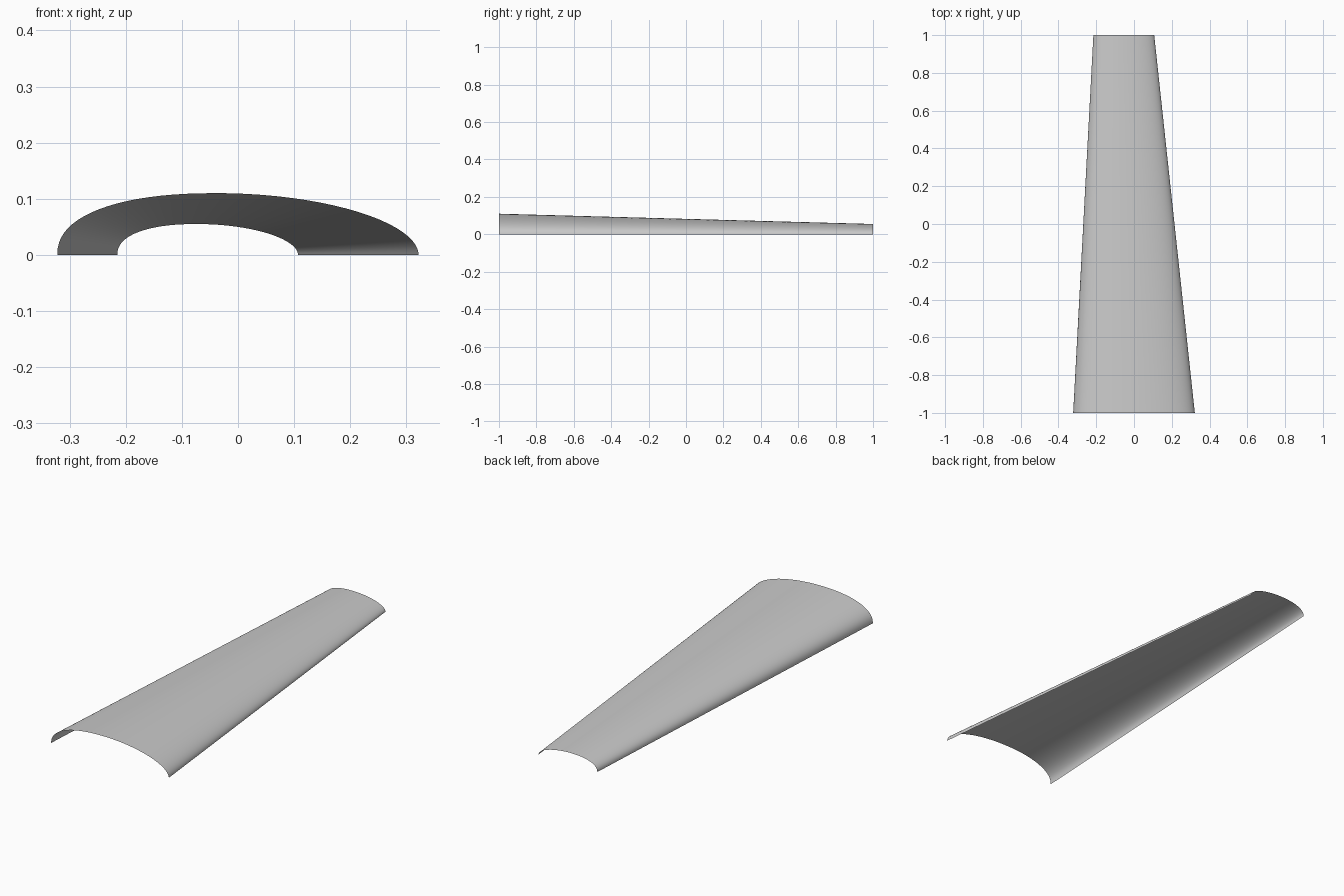
import bpy
import math

cube = bpy.data.objects.get("Cube")
if cube:
    bpy.data.objects.remove(cube, do_unlink=True)

# Plain grey
grey = bpy.data.materials.new("plain_grey")
grey.use_nodes = True
colour = (0.6, 0.6, 0.6, 1)
grey.diffuse_color = colour
grey.node_tree.nodes["Principled BSDF"].inputs["Base Color"].default_value = colour

ARC_STEPS = 40
LENGTH_STEPS = 24
PEAK_X = -0.035
HALF_WIDTH = 0.322
HEIGHT = 0.11


def arch_point(t):
    """Lopsided arch: blunt on the right edge, longer slope on the left edge."""
    a = math.pi * (1 - t)
    c, s = math.cos(a), math.sin(a)
    power = 2 / 2.3 if c < 0 else 2 / 1.92
    reach = HALF_WIDTH + PEAK_X if c < 0 else HALF_WIDTH - PEAK_X
    x = PEAK_X + math.copysign(abs(c) ** power, c) * reach
    return x, HEIGHT * max(s, 0) ** power


# Open tapered shell, half size at the back and shifted sideways
verts, faces = [], []
row = ARC_STEPS + 1
for j in range(LENGTH_STEPS + 1):
    f = j / LENGTH_STEPS
    scale = 1 - 0.5 * f
    for i in range(row):
        x, z = arch_point(i / ARC_STEPS)
        verts.append((x * scale - 0.054 * f, -1 + 2 * f, z * scale))
for j in range(LENGTH_STEPS):
    for i in range(ARC_STEPS):
        a = j * row + i
        faces.append((a, a + row, a + row + 1, a + 1))

mesh = bpy.data.meshes.new("curved_shell")
mesh.from_pydata(verts, [], faces)
mesh.materials.append(grey)
mesh.shade_smooth()
shell = bpy.data.objects.new("curved_shell", mesh)
bpy.context.collection.objects.link(shell)
